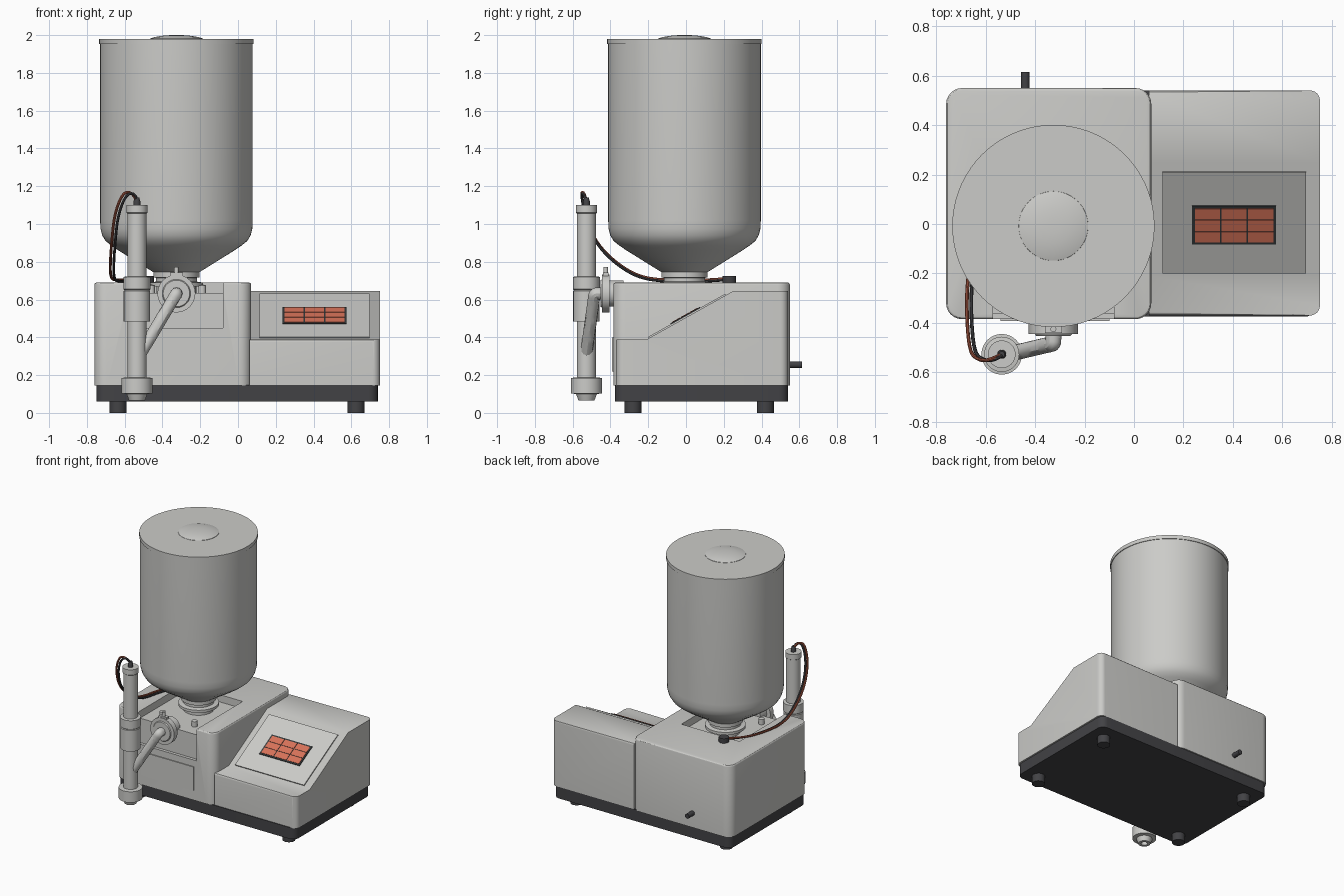
import bpy, bmesh, math
from mathutils import Vector, Matrix

if "Cube" in bpy.data.objects:
    bpy.data.objects.remove(bpy.data.objects["Cube"])


def colour(name, rgb):
    m = bpy.data.materials.new(name)
    m.diffuse_color = (*rgb, 1)
    m.use_nodes = True
    m.node_tree.nodes["Principled BSDF"].inputs["Base Color"].default_value = m.diffuse_color
    return m


GREY = colour("light grey", (0.60, 0.60, 0.58))
DARK = colour("charcoal", (0.055, 0.055, 0.06))
FRAME = colour("display frame", (0.035, 0.04, 0.042))
CORAL = colour("display coral", (0.68, 0.17, 0.10))
RUST = colour("rust cable", (0.36, 0.09, 0.05))


def finish(bm, name, mat, smooth=True, matrix=None):
    bmesh.ops.recalc_face_normals(bm, faces=bm.faces)
    me = bpy.data.meshes.new(name)
    bm.to_mesh(me)
    bm.free()
    if matrix is not None:
        me.transform(matrix)
    ob = bpy.data.objects.new(name, me)
    bpy.context.collection.objects.link(ob)
    me.materials.append(mat)
    bpy.ops.object.select_all(action='DESELECT')
    ob.select_set(True)
    bpy.context.view_layer.objects.active = ob
    if smooth:
        bpy.ops.object.shade_smooth_by_angle(angle=math.radians(30))
    return ob


def box(name, lo, hi, mat, corner=0, edge=0, matrix=None):
    """Box with rounded vertical corners and softened top edges."""
    bm = bmesh.new()
    bmesh.ops.create_cube(bm, size=1)
    for v in bm.verts:
        v.co = Vector([lo[i] if v.co[i] < 0 else hi[i] for i in range(3)])
    if corner:
        es = [e for e in bm.edges if abs(e.verts[0].co.z - e.verts[1].co.z) > 1e-4]
        bmesh.ops.bevel(bm, geom=es, offset=corner, segments=6, profile=0.5, affect='EDGES')
    if edge:
        es = [e for e in bm.edges if all(v.co.z > hi[2] - 1e-4 for v in e.verts)]
        bmesh.ops.bevel(bm, geom=es, offset=edge, segments=3, profile=0.5, affect='EDGES')
    return finish(bm, name, mat, bool(corner or edge), matrix)


def lathe(name, profile, mat, loc, axis='Z', n=48):
    """Revolve (radius, height) points about an axis through loc."""
    bm = bmesh.new()
    rings = []
    for r, h in profile:
        if r == 0:
            rings.append([bm.verts.new((0, 0, h))])
        else:
            rings.append([bm.verts.new((r * math.cos(2 * math.pi * i / n),
                                        r * math.sin(2 * math.pi * i / n), h)) for i in range(n)])
    for a, b in zip(rings, rings[1:]):
        for i in range(n):
            j = (i + 1) % n
            if len(a) == 1:
                bm.faces.new((a[0], b[i], b[j]))
            elif len(b) == 1:
                bm.faces.new((a[i], a[j], b[0]))
            else:
                bm.faces.new((a[i], a[j], b[j], b[i]))
    for ring in (rings[0], rings[-1]):
        if len(ring) > 1:
            bm.faces.new(ring)
    rot = {'Z': Matrix(), 'Y': Matrix.Rotation(math.pi / 2, 4, 'X')}[axis]  # Y: height runs to -y
    return finish(bm, name, mat, True, Matrix.Translation(loc) @ rot)


def tube(name, pts, r, mat, kind='NURBS', sides=4):
    """Round pipe along a path, turned into a mesh."""
    cu = bpy.data.curves.new(name, 'CURVE')
    cu.dimensions = '3D'
    cu.bevel_depth, cu.bevel_resolution, cu.use_fill_caps = r, sides, True
    sp = cu.splines.new(kind)
    sp.points.add(len(pts) - 1)
    for p, co in zip(sp.points, pts):
        p.co = (*co, 1)
    if kind == 'NURBS':
        sp.order_u, sp.use_endpoint_u, sp.resolution_u = 3, True, 8
    ob = bpy.data.objects.new(name, cu)
    bpy.context.collection.objects.link(ob)
    me = bpy.data.meshes.new_from_object(ob.evaluated_get(bpy.context.evaluated_depsgraph_get()))
    bpy.data.objects.remove(ob)
    bm = bmesh.new()
    bm.from_mesh(me)
    me.materials.clear()
    return finish(bm, name, mat)


# base and feet
box("base", (-0.75, -0.375, 0.06), (0.74, 0.54, 0.147), DARK, corner=0.05)
for i, x in enumerate((-0.635, 0.625)):
    for j, y in enumerate((-0.28, 0.42)):
        lathe(f"foot_{i}{j}", [(0.045, 0), (0.045, 0.062)], DARK, (x, y, 0), n=24)

# main housing with an open slot at the top front
housing = box("main_housing", (-0.76, -0.385, 0.145), (0.07, 0.55, 0.69), GREY, corner=0.065, edge=0.012)
for lo, hi in (((-0.57, -0.5, 0.635), (-0.08, 0.17, 0.8)), ((-0.57, -0.5, 0.45), (-0.08, -0.362, 0.8))):
    cutter = box("slot_cutter", lo, hi, GREY)
    cutter.hide_render = True
    mod = housing.modifiers.new("slot", 'BOOLEAN')
    mod.operation, mod.solver, mod.object = 'DIFFERENCE', 'EXACT', cutter
    bpy.context.view_layer.objects.active = housing
    bpy.ops.object.modifier_apply(modifier=mod.name)
    bpy.data.objects.remove(cutter)
box("front_plate", (-0.54, -0.392, 0.22), (-0.10, -0.384, 0.40), GREY)
for i, x in enumerate((-0.46, -0.19)):
    lathe(f"slot_stud_{i}", [(0.02, 0.63), (0.02, 0.675), (0, 0.68)], GREY, (x, -0.25, 0), n=20)
lathe("drain_stub", [(0.018, -0.63), (0.018, -0.52)], DARK, (-0.44, -0.015, 0.255), 'Y', 20)

# console with sloped face
side = [(-0.37, 0.145), (-0.37, 0.388), (-0.21, 0.388), (0.25, 0.645), (0.54, 0.645), (0.54, 0.145)]
bm = bmesh.new()
face = bm.faces.new([bm.verts.new((0.06, y, z)) for y, z in side])
ext = bmesh.ops.extrude_face_region(bm, geom=[face])
for v in ext["geom"]:
    if isinstance(v, bmesh.types.BMVert):
        v.co.x = 0.752
corners = [e for e in bm.edges if all(v.co.x > 0.7 for v in e.verts)
           and abs(e.verts[0].co.y - e.verts[1].co.y) < 1e-4]
bmesh.ops.bevel(bm, geom=corners, offset=0.04, segments=6, profile=0.5, affect='EDGES')
tops = [e for e in bm.edges if abs(e.verts[0].co.z - e.verts[1].co.z) < 1e-4
        and abs(e.verts[0].co.x - e.verts[1].co.x) > 0.5 and e.verts[0].co.z > 0.3
        and abs(e.verts[0].co.y) > 0.3]
bmesh.ops.bevel(bm, geom=tops, offset=0.014, segments=3, profile=0.5, affect='EDGES')
finish(bm, "console", GREY)

# control panel and display on the slope
tilt = math.atan2(0.257, 0.46)
slope = Matrix.Translation((0.405, 0.0, 0.388 + 0.21 * math.tan(tilt))) @ Matrix.Rotation(tilt, 4, 'X')
box("control_panel", (-0.29, -0.225, -0.004), (0.29, 0.243, 0.008), GREY, matrix=slope)
box("display_frame", (-0.17, -0.088, 0.006), (0.17, 0.09, 0.013), FRAME, matrix=slope)
for i in range(3):
    for j in range(3):
        x, y = -0.108 + 0.108 * i, -0.052 + 0.053 * j
        box(f"display_cell_{i}{j}", (x - 0.051, y - 0.0245, 0.012), (x + 0.051, y + 0.0245, 0.0155),
            CORAL, matrix=slope)

# hopper, lid and knob
H = (-0.326, -0.008, 0)
lathe("hopper", [(0.105, 0.63), (0.105, 0.67), (0.14, 0.67), (0.14, 0.69), (0.108, 0.695), (0.108, 0.715),
                 (0.122, 0.718), (0.122, 0.745), (0.31, 0.862), (0.345, 0.886), (0.375, 0.91), (0.393, 0.94),
                 (0.402, 0.975), (0.404, 1.02), (0.404, 1.96)], GREY, H, n=72)
lathe("hopper_lid", [(0.409, 1.952), (0.409, 1.98)], GREY, H, n=72)
lathe("lid_knob", [(0.142, 1.975), (0.14, 1.982), (0.115, 1.99), (0.07, 1.997), (0.03, 2.0), (0, 2.0)], GREY, H)

# outlet valve, clamp and elbow pipe
V = (-0.326, 0, 0.632)
lathe("outlet_flange", [(0.07, 0.33), (0.07, 0.405), (0.1, 0.405), (0.1, 0.445), (0.075, 0.445), (0.07, 0.452),
                        (0.035, 0.452)], GREY, V, 'Y')
box("clamp_lug", (-0.36, -0.44, 0.715), (-0.292, -0.41, 0.742), GREY)
lathe("clamp_pin", [(0.012, 0.72), (0.012, 0.772)], GREY, (-0.326, -0.425, 0), n=16)
tube("elbow_pipe", [(-0.326, -0.44, 0.632), (-0.326, -0.465, 0.632), (-0.327, -0.485, 0.63),
                    (-0.345, -0.488, 0.60), (-0.50, -0.525, 0.34), (-0.535, -0.53, 0.285)], 0.032, GREY)

# dispensing column
C = (-0.535, -0.527, 0)
lathe("dispensing_column", [(0.022, 0.10), (0.022, 0.065), (0.042, 0.065), (0.055, 0.10), (0.082, 0.103),
                            (0.082, 0.185), (0.05, 0.188), (0.05, 0.485), (0.07, 0.485), (0.07, 0.645),
                            (0.066, 0.65), (0.071, 0.655), (0.071, 0.72), (0.05, 0.723), (0.05, 1.055),
                            (0.056, 1.06), (0.056, 1.10), (0, 1.10)], GREY, C)
lathe("cable_gland", [(0.018, 1.095), (0.018, 1.12), (0.012, 1.14), (0, 1.14)], DARK, C, n=20)
lathe("cable_socket", [(0.036, 0.685), (0.036, 0.725), (0, 0.725)], DARK, (-0.48, 0.23, 0), n=28)

# paired cables from column to socket
path = [(-0.535, -0.527, 1.12), (-0.55, -0.54, 1.165), (-0.60, -0.556, 1.165), (-0.645, -0.535, 1.05),
        (-0.66, -0.48, 0.90), (-0.668, -0.36, 0.78), (-0.665, -0.22, 0.705), (-0.63, -0.02, 0.70),
        (-0.56, 0.14, 0.70), (-0.48, 0.23, 0.71)]
for name, d, mat in (("rust_cable", -0.009, RUST), ("dark_cable", 0.009, DARK)):
    last = len(path) - 1
    tube(name, [(x + d * (0.3 if i in (0, last) else 1), y, z - d * 0.4)
                for i, (x, y, z) in enumerate(path)], 0.0075, mat, sides=2)
